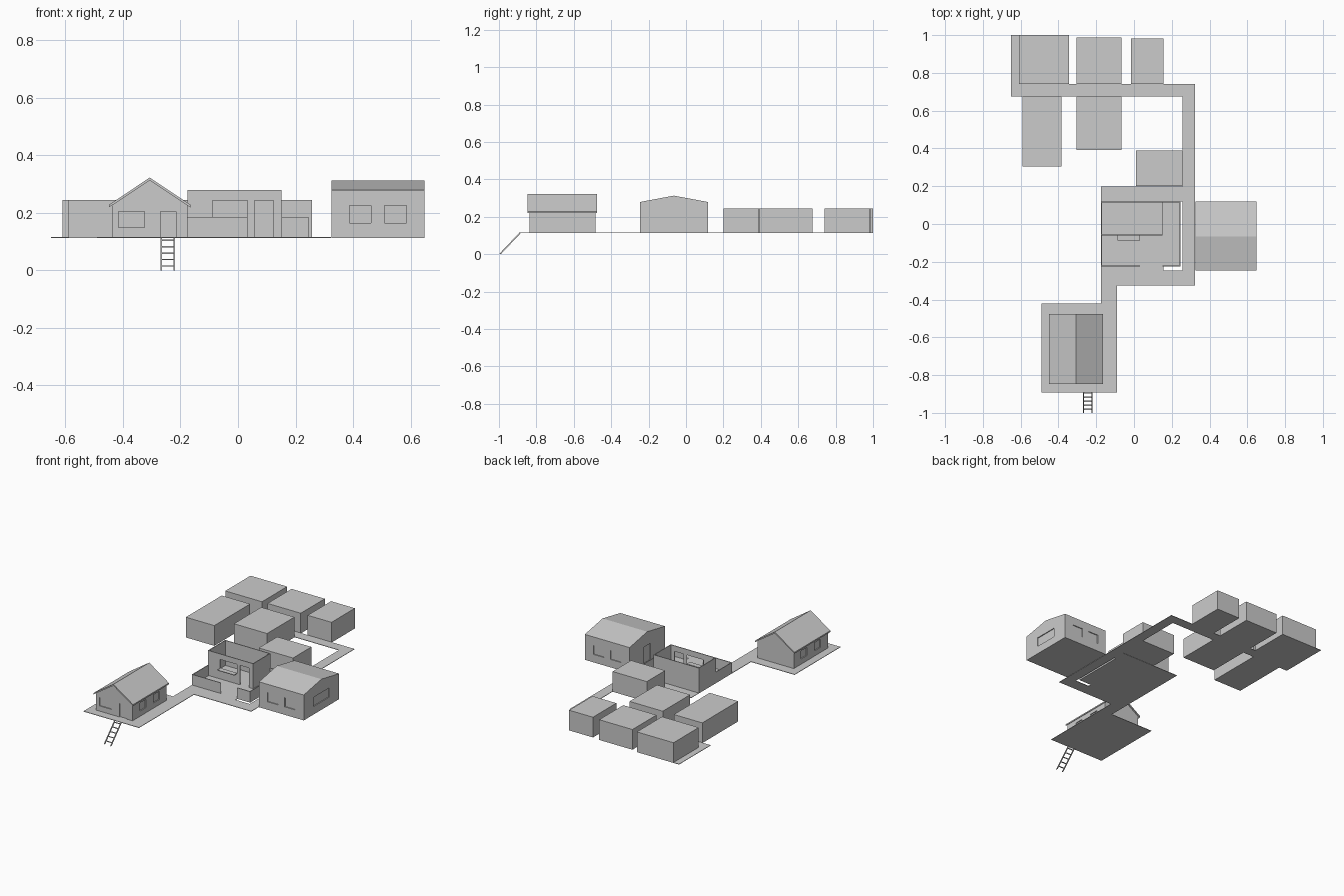
import bpy, bmesh
from mathutils import Vector

if "Cube" in bpy.data.objects:
    bpy.data.objects.remove(bpy.data.objects["Cube"])

G = 0.113   # underside of the decks
D = 0.116   # deck top
W = 0.005   # thin wall thickness


def prism(name, pts, axis, a, b):
    """Extrude a 2D profile along axis x (pts = y,z), y (x,z) or z (x,y)."""
    def place(p, t):
        return {'x': (t, p[0], p[1]), 'y': (p[0], t, p[1]), 'z': (p[0], p[1], t)}[axis]
    bm = bmesh.new()
    face = bm.faces.new([bm.verts.new(place(p, a)) for p in pts])
    ext = bmesh.ops.extrude_face_region(bm, geom=[face])
    move = Vector(place((0, 0), b - a))
    bmesh.ops.translate(bm, vec=move, verts=[v for v in ext['geom'] if isinstance(v, bmesh.types.BMVert)])
    bmesh.ops.recalc_face_normals(bm, faces=bm.faces)
    me = bpy.data.meshes.new(name)
    bm.to_mesh(me)
    bm.free()
    ob = bpy.data.objects.new(name, me)
    bpy.context.collection.objects.link(ob)
    return ob


def box(name, x0, x1, y0, y1, z0, z1):
    return prism(name, [(x0, y0), (x1, y0), (x1, y1), (x0, y1)], 'z', z0, z1)


def cut(ob, *bounds):
    c = box(ob.name + "_cutter", *bounds)
    c.hide_render = True
    c.hide_viewport = False
    c.display_type = 'WIRE'
    m = ob.modifiers.new("opening", 'BOOLEAN')
    m.operation = 'DIFFERENCE'
    m.solver = 'EXACT'
    m.object = c
    bpy.context.view_layer.objects.active = ob
    bpy.ops.object.modifier_apply(modifier=m.name)
    bpy.data.objects.remove(c)


# Walkways and decks
decks = {
    "back_walkway": (-0.65, 0.323, 0.675, 0.74),
    "back_left_strip": (-0.65, -0.61, 0.74, 1.0),
    "right_walkway": (0.257, 0.323, -0.247, 0.675),
    "court_back_deck": (-0.175, 0.257, 0.118, 0.198),
    "court_front_deck": (-0.175, 0.323, -0.325, -0.247),
    "court_step": (-0.175, 0.155, -0.247, -0.222),
    "court_floor": (-0.175, 0.245, -0.222, 0.118),
    "link_walkway": (-0.175, -0.09, -0.42, -0.325),
    "front_deck": (-0.49, -0.09, -0.893, -0.42),
}
for name, b in decks.items():
    box(name, *b, G, D)

# Plain flat-roofed blocks
blocks = [(-0.61, -0.345, 0.74, 1.0), (-0.305, -0.065, 0.74, 0.988),
          (-0.015, 0.157, 0.74, 0.981), (-0.59, -0.385, 0.305, 0.675),
          (-0.305, -0.065, 0.393, 0.675), (0.01, 0.257, 0.2, 0.39)]
for i, b in enumerate(blocks):
    box(f"block_{i + 1}", *b, G, 0.245)

# Open-topped room: tall walls with window and door
T, L = 0.279, 0.185
front = box("room_front_wall", -0.175, 0.152, -0.06, -0.06 + W, G, T)
cut(front, -0.088, 0.033, -0.1, 0.0, L, 0.243)
cut(front, 0.057, 0.123, -0.1, 0.0, D, 0.243)
box("room_back_wall", -0.175, 0.152, 0.118 - W, 0.118, G, T)
box("room_left_wall", -0.175, -0.175 + W, -0.06 + W, 0.118 - W, G, T)
box("room_right_wall", 0.152 - W, 0.152, -0.06 + W, 0.118 - W, G, T)
box("window_counter", -0.088, 0.033, -0.088, -0.055, L - 0.004, L)

# Low yard walls
box("yard_left_wall", -0.175, -0.175 + W, -0.225, -0.06, G, L)
box("yard_front_wall_left", -0.175 + W, 0.033, -0.225, -0.225 + W, G, L)
box("yard_front_wall_right", 0.152, 0.245, -0.225, -0.225 + W, G, L)
box("yard_right_wall", 0.245 - W, 0.245, -0.225 + W, 0.118, G, L)
box("yard_back_wall", 0.152, 0.245 - W, 0.118 - W, 0.118, G, L)

# Right house with ridge along x and shallow recessed windows
R = 0.006
house = prism("right_house", [(-0.247, G), (0.118, G), (0.118, 0.279), (-0.065, 0.313), (-0.247, 0.279)],
              'x', 0.325, 0.648)
for x in (0.425, 0.548):
    for y in (-0.247, 0.118):
        cut(house, x - 0.038, x + 0.038, y - R, y + R, 0.165, 0.225)
cut(house, 0.648 - R, 0.66, -0.145, 0.015, 0.165, 0.225)
cut(house, 0.31, 0.325 + R, -0.1, -0.03, D, 0.225)

# Front cottage walls, door and windows
cx = -0.307
cottage = prism("cottage_walls", [(cx - 0.132, G), (cx + 0.132, G), (cx + 0.132, 0.226), (cx, 0.314),
                                  (cx - 0.132, 0.226)], 'y', -0.838, -0.485)
for x in (cx - 0.132, cx + 0.132):
    for y in (-0.73, -0.59):
        cut(cottage, x - R, x + R, y - 0.03, y + 0.03, 0.15, 0.203)
cut(cottage, -0.415, -0.325, -0.85, -0.838 + R, 0.15, 0.205)
cut(cottage, -0.27, -0.215, -0.85, -0.838 + R, D, 0.205)

# Cottage roof
prism("cottage_roof", [(cx - 0.142, 0.219), (cx, 0.313), (cx + 0.142, 0.219), (cx + 0.142, 0.228),
                       (cx, 0.323), (cx - 0.142, 0.228)], 'y', -0.847, -0.477)

# Ladder
for x in (-0.27, -0.224):
    prism("ladder_rail", [(-1.0, 0), (-0.99, 0), (-0.883, G), (-0.893, G)], 'x', x, x + 0.005)
for i in range(5):
    z = 0.015 + 0.0225 * i
    y = -0.995 + z / G * 0.107
    box("ladder_rung", -0.265, -0.224, y - 0.003, y + 0.003, z - 0.002, z + 0.002)
